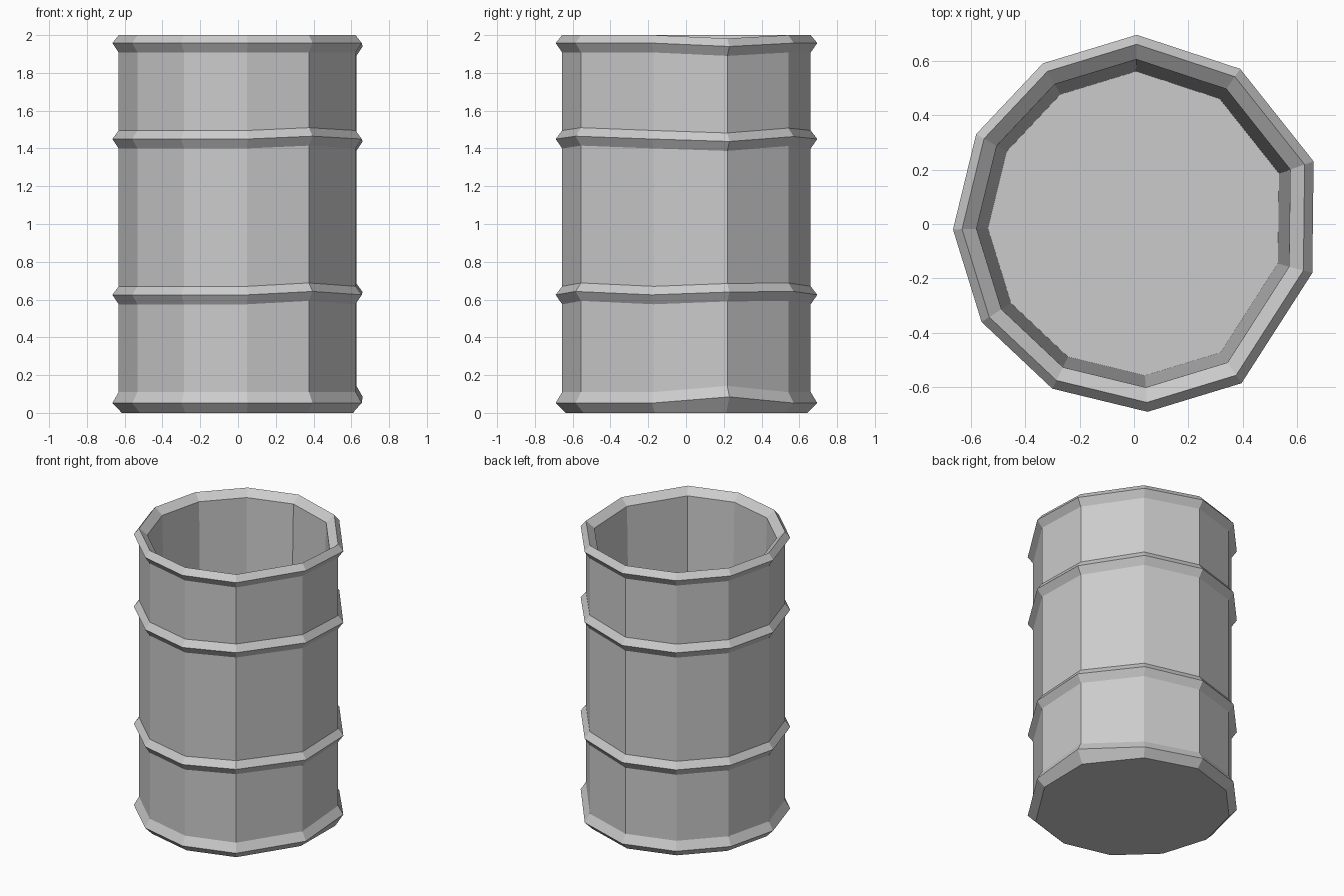
import bpy, bmesh

if "Cube" in bpy.data.objects:
    bpy.data.objects.remove(bpy.data.objects["Cube"])

# Slightly irregular 11-sided outline at the widest part of the hoops
OUTLINE = [(0.05, -0.69), (0.395, -0.585), (0.655, -0.18), (0.66, 0.23),
           (0.39, 0.57), (0.01, 0.695), (-0.335, 0.59), (-0.58, 0.33),
           (-0.665, -0.02), (-0.56, -0.36), (-0.30, -0.605)]

# Uneven hoop heights: hoop name -> {corner: z shift}
WOBBLE = {
    "base": {3: 0.033},
    "low": {1: 0.018, 3: 0.015, 4: 0.018},
    "high": {1: 0.015, 3: -0.013, 4: 0.013},
    "top": {3: -0.018},
    "": {},
}

# Profile: (outline scale, z, hoop), from the underside up and down inside
PROFILE = [(0.925, 0.0, ""), (1.0, 0.052, "base"), (0.95, 0.11, "base")]
for name, z in (("low", 0.625), ("high", 1.45)):
    PROFILE += [(0.95, z - 0.05, name), (1.0, z, name), (0.95, z + 0.045, name)]
PROFILE += [(0.95, 1.908, "top"), (1.0, 1.958, "top"), (0.95, 2.0, "top"),
            (0.87, 1.955, "top"), (0.807, 0.05, "")]

# Barrel: loft the profile rings, close underside and inner floor
bm = bmesh.new()
rings = []
for s, z, hoop in PROFILE:
    shift = WOBBLE[hoop]
    rings.append([bm.verts.new((x * s, y * s, z + shift.get(i, 0)))
                  for i, (x, y) in enumerate(OUTLINE)])
n = len(OUTLINE)
for a, b in zip(rings, rings[1:]):
    for i in range(n):
        j = (i + 1) % n
        bm.faces.new((a[i], a[j], b[j], b[i]))
bm.faces.new(rings[0][::-1])
bm.faces.new(rings[-1])
bmesh.ops.recalc_face_normals(bm, faces=bm.faces)

mesh = bpy.data.meshes.new("barrel")
bm.to_mesh(mesh)
bm.free()
bpy.context.collection.objects.link(bpy.data.objects.new("barrel", mesh))
